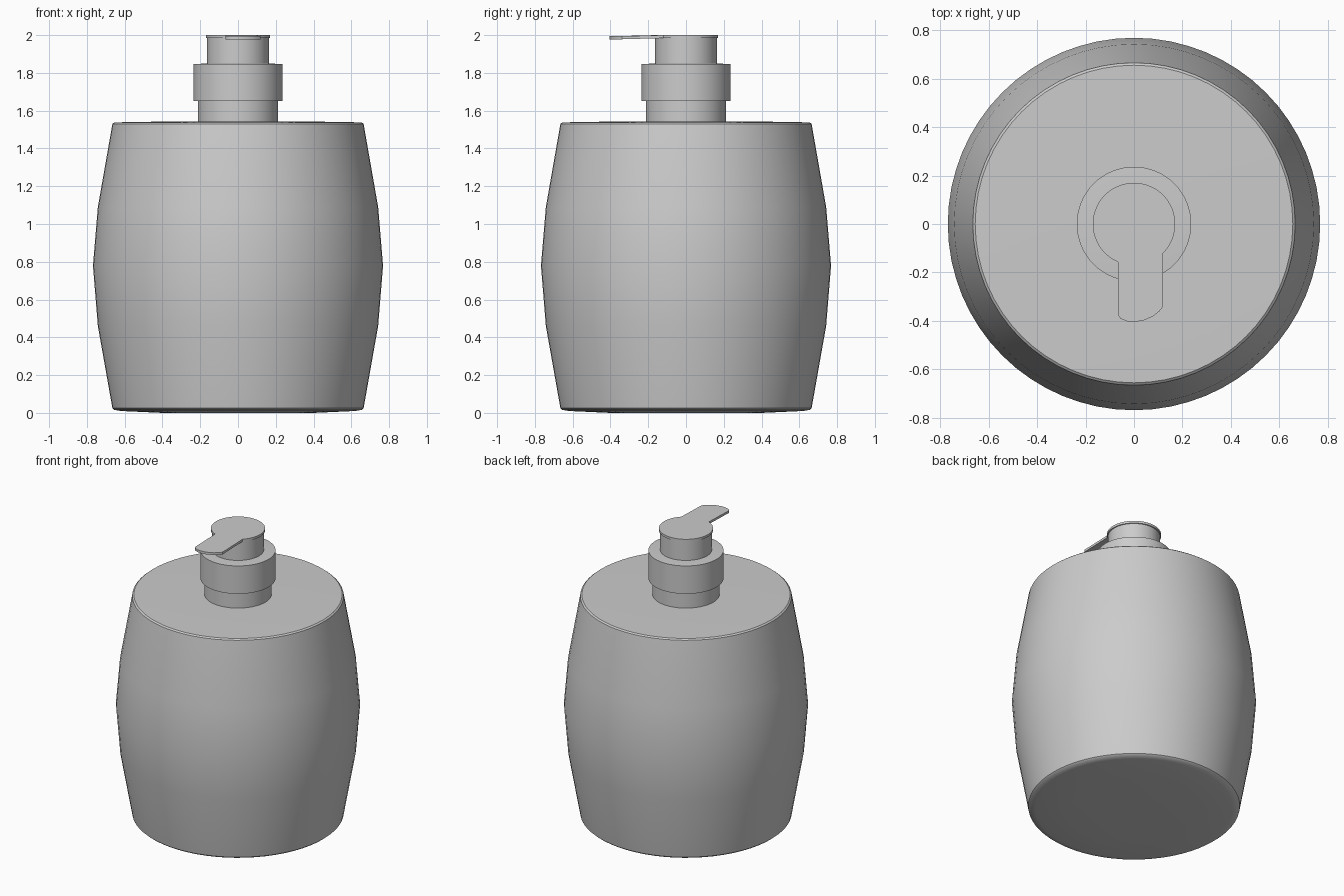
import bpy, bmesh, math

if "Cube" in bpy.data.objects:
    bpy.data.objects.remove(bpy.data.objects["Cube"])

def material(name, c):
    m = bpy.data.materials.new(name)
    m.diffuse_color = (c, c, c, 1)
    m.use_nodes = True
    m.node_tree.nodes["Principled BSDF"].inputs["Base Color"].default_value = m.diffuse_color
    return m

grey = material("light grey plastic", 0.6)

def finish(name, bm, angle):
    me = bpy.data.meshes.new(name)
    bmesh.ops.recalc_face_normals(bm, faces=bm.faces)
    bm.to_mesh(me)
    bm.free()
    me.materials.append(grey)
    ob = bpy.data.objects.new(name, me)
    bpy.context.collection.objects.link(ob)
    bpy.ops.object.select_all(action='DESELECT')
    ob.select_set(True)
    bpy.context.view_layer.objects.active = ob
    bpy.ops.object.shade_smooth_by_angle(angle=math.radians(angle))
    return ob

def lathe(name, profile, angle=35, n=64):
    """Revolve (radius, z) points about z and cap both ends."""
    bm = bmesh.new()
    rings = [[bm.verts.new((r * math.cos(2 * math.pi * i / n),
                            r * math.sin(2 * math.pi * i / n), z))
              for i in range(n)] for r, z in profile]
    for a, b in zip(rings, rings[1:]):
        for i in range(n):
            j = (i + 1) % n
            bm.faces.new((a[i], a[j], b[j], b[i]))
    bm.faces.new(rings[0])
    bm.faces.new(rings[-1])
    return finish(name, bm, angle)

# barrel-shaped bottle
lathe("bottle_body", [(0.40, 0.0), (0.62, 0.01), (0.655, 0.016), (0.665, 0.025),
                      (0.742, 0.46), (0.768, 0.78), (0.742, 1.09),
                      (0.665, 1.53), (0.655, 1.538), (0.42, 1.542)])

# neck, collar and stem of the pump
lathe("neck", [(0.212, 1.535), (0.212, 1.66)])
lathe("collar", [(0.21, 1.65), (0.236, 1.652), (0.236, 1.846), (0.17, 1.85)], 50)
lathe("pump_stem", [(0.163, 1.84), (0.163, 1.99)])

# press plate: round head with an offset spout, as one thin outline
R = 0.17
a0 = math.atan2(-math.sqrt(R * R - 0.12 ** 2), 0.12)
a1 = math.atan2(-math.sqrt(R * R - 0.066 ** 2), -0.066) + 2 * math.pi
outline = [(R * math.cos(a0 + (a1 - a0) * i / 48),
            R * math.sin(a0 + (a1 - a0) * i / 48)) for i in range(49)]
outline += [(-0.066, -0.375), (-0.055, -0.391), (-0.03, -0.401), (0, -0.404),
            (0.04, -0.398), (0.08, -0.38), (0.105, -0.36), (0.12, -0.34)]
bm = bmesh.new()
face = bm.faces.new([bm.verts.new((x, y, 1.984)) for x, y in outline])
top = bmesh.ops.extrude_face_region(bm, geom=[face])["geom"]
for v in top:
    if isinstance(v, bmesh.types.BMVert):
        v.co.z = 2.0
# spout tip droops slightly
for v in bm.verts:
    if v.co.y < -0.3:
        v.co.z -= 0.006
finish("press_plate_with_spout", bm, 35)
